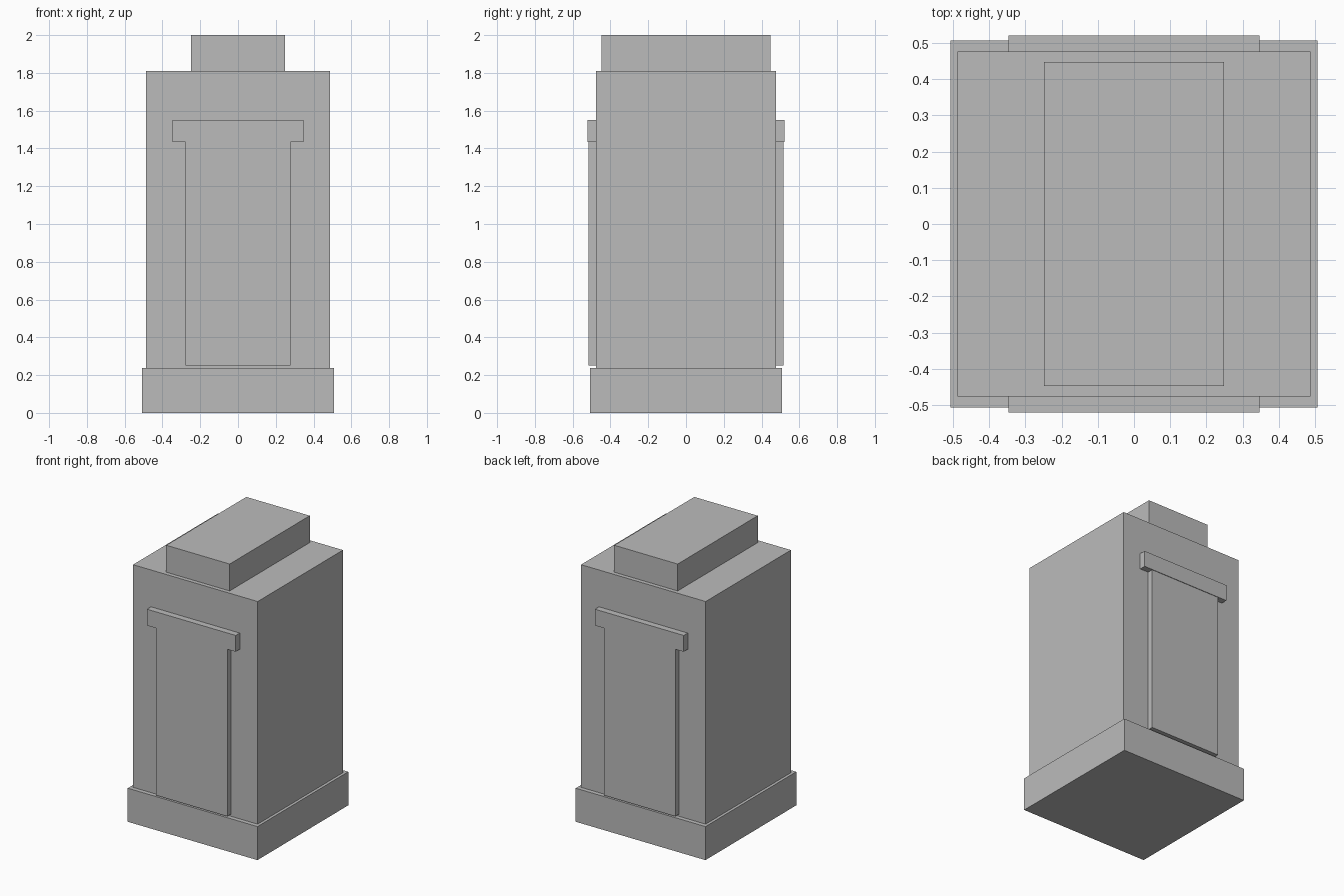
import bpy
import bmesh
from mathutils import Matrix, Vector

if "Cube" in bpy.data.objects:
    bpy.data.objects.remove(bpy.data.objects["Cube"])

grey = bpy.data.materials.new("plain grey")
grey.diffuse_color = (0.5, 0.5, 0.5, 1.0)
grey.use_nodes = True
grey.node_tree.nodes["Principled BSDF"].inputs["Base Color"].default_value = grey.diffuse_color


def box(name, low, high):
    """Axis-aligned box between two corners."""
    low, high = Vector(low), Vector(high)
    size = high - low
    bm = bmesh.new()
    bmesh.ops.create_cube(
        bm, size=1.0, matrix=Matrix.Diagonal((size.x, size.y, size.z, 1.0)))
    mesh = bpy.data.meshes.new(name)
    bm.to_mesh(mesh)
    bm.free()
    mesh.materials.append(grey)
    obj = bpy.data.objects.new(name, mesh)
    obj.location = (low + high) / 2
    bpy.context.collection.objects.link(obj)
    return obj


def centred_box(name, half_x, half_y, z0, z1):
    return box(name, (-half_x, -half_y, z0), (half_x, half_y, z1))


# Stacked main blocks
centred_box("base_plinth", 0.507, 0.507, 0.0, 0.237)
centred_box("main_body", 0.487, 0.476, 0.237, 1.81)
centred_box("top_block", 0.248, 0.447, 1.81, 2.0)

# Raised door panel and lintel on the front and back
for side, s in (("front", -1), ("back", 1)):
    for part, half_x, depth, z0, z1 in (
            ("door_panel", 0.279, 0.517, 0.252, 1.435),
            ("lintel", 0.347, 0.521, 1.435, 1.55)):
        y0, y1 = sorted((s * 0.476, s * depth))
        box(f"{side}_{part}", (-half_x, y0, z0), (half_x, y1, z1))
